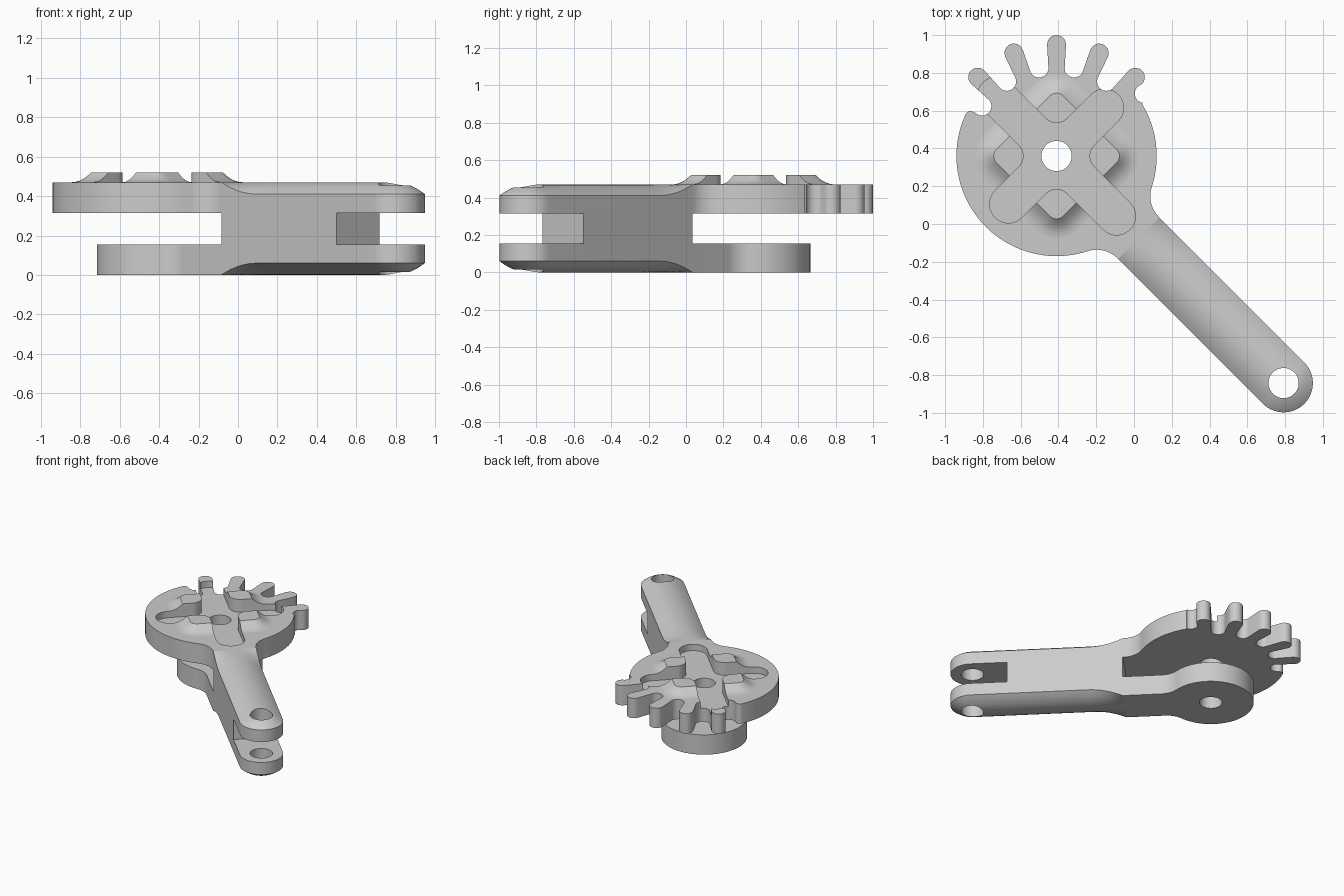
import bpy, bmesh
from math import sin, cos, pi, radians, atan2, sqrt
from mathutils import Matrix

if "Cube" in bpy.data.objects:
    bpy.data.objects.remove(bpy.data.objects["Cube"])

# Parts are modelled with the arm along +X and the hub at the origin, then placed
PLACE = Matrix.Translation((-0.41, 0.36, 0)) @ Matrix.Rotation(radians(-45), 4, "Z")
HEIGHT, PLATE = 0.47, 0.155          # full height, plate thickness
HALF, START, LENGTH = 0.155, 0.615, 1.70   # arm half width, root, pivot distance
HOLE, FILLET = 0.08, 0.155

grey = bpy.data.materials.new("plain grey")
grey.use_nodes = True
grey.diffuse_color = (0.6, 0.6, 0.6, 1)
grey.node_tree.nodes["Principled BSDF"].inputs["Base Color"].default_value = (0.6, 0.6, 0.6, 1)


def arc(cx, cy, r, a, b, n=12):
    return [(cx + r * cos(radians(a + (b - a) * i / n)),
             cy + r * sin(radians(a + (b - a) * i / n))) for i in range(n + 1)]


def polar_arc(dist, angle, r, a, b, n=12):
    t = radians(angle)
    return arc(dist * cos(t), dist * sin(t), r, a, b, n)


def loft(name, rings):
    """Skin a list of equal-length rings of 3D points and cap both ends."""
    bm = bmesh.new()
    loops = [[bm.verts.new(p) for p in ring] for ring in rings]
    for lo, hi in zip(loops, loops[1:]):
        for i in range(len(lo)):
            j = (i + 1) % len(lo)
            bm.faces.new((lo[i], lo[j], hi[j], hi[i]))
    bm.faces.new(loops[0][::-1])
    bm.faces.new(loops[-1])
    bmesh.ops.recalc_face_normals(bm, faces=bm.faces)
    mesh = bpy.data.meshes.new(name)
    bm.to_mesh(mesh)
    bm.free()
    mesh.materials.append(grey)
    ob = bpy.data.objects.new(name, mesh)
    bpy.context.collection.objects.link(ob)
    ob.matrix_world = PLACE
    return ob


def extrude(name, outline, z0, z1):
    return loft(name, [[(x, y, z) for x, y in outline] for z in (z0, z1)])


def finish(ob, cutters):
    bpy.ops.object.select_all(action="DESELECT")
    bpy.context.view_layer.objects.active = ob
    ob.select_set(True)
    for cutter in cutters:
        mod = ob.modifiers.new("cut", "BOOLEAN")
        mod.operation, mod.solver, mod.object = "DIFFERENCE", "EXACT", cutter
        bpy.ops.object.modifier_apply(modifier=mod.name)
    bpy.ops.object.shade_smooth_by_angle(angle=radians(30))


def neck(radius):
    """Fillet from the arm side onto a disc, and the angle where it lands."""
    y = HALF + FILLET
    x = sqrt((radius + FILLET) ** 2 - y * y)
    land = atan2(y, x) * 180 / pi
    return [(START, HALF)] + arc(x, y, FILLET, -90, land - 180), land


def mirrored(points):
    return [(x, -y) for x, y in reversed(points)]


# Upper plate: disc with five round-tipped teeth on one side
R = 0.53
side, land = neck(R)
outline = side + arc(0, 0, R, land, 76, 16)[1:]
outline += polar_arc(0.57, 80.5, 0.05, -55, -180)
for k in range(5):
    a = 90 + 22.5 * k
    outline += polar_arc(0.59, a, 0.05, a - 90, a + 90)
    v = a + 11.25
    end = v - 270 if k < 4 else -95
    outline += polar_arc(0.475, v, 0.05, v - 90, end)
outline += polar_arc(0.50, 200.5, 0.03, 85, 200)
outline += arc(0, 0, R, 202, 360 - land, 40)[:-1] + mirrored(side)
gear_plate = extrude("gear_plate", outline, HEIGHT - PLATE, HEIGHT)

# Lower plate: plain disc blending into the arm
R = 0.305
side, land = neck(R)
outline = side + arc(0, 0, R, land, 360 - land, 64)[1:-1] + mirrored(side)
lower_plate = extrude("lower_plate", outline, 0, PLATE)

# Raised boss: rounded square with a concave flare down to the plate
rings = []
for t in [1.0, 1.0, 0.8, 0.6, 0.4, 0.2, 0.0]:
    c = 0.05 + 0.1 * t
    ring = []
    for q in range(4):
        a = 45 + 90 * q
        ring += polar_arc(0.2 * sqrt(2), a, c, a - 45, a + 45, 8)
    z = HEIGHT + 0.05 * (1 - t) ** 2 if rings else HEIGHT - 0.01
    rings.append([(x, y, z) for x, y in ring])
boss = loft("raised_boss", rings)

# Arm: domed above and below, with a rounded tip
sections = [(START + 0.25 * i / 8, HALF) for i in range(9)]
sections += [(LENGTH + HALF * sin(radians(a)), HALF * cos(radians(a)))
             for a in list(range(0, 86, 6)) + [89]]
rings = []
for d, w in sections:
    t = min(1, (d - START) / 0.25)
    drop = 0.06 * (1 - (1 - t) ** 2)
    top = []
    for i in range(17):
        s = w * (i / 8 - 1)
        rho = sqrt(max(0, d - LENGTH) ** 2 + s * s) / HALF
        top.append((d, s, HEIGHT - drop * rho * rho))
    rings.append(top + [(x, y, HEIGHT - z) for x, y, z in reversed(top)])
arm = loft("arm", rings)

# Cutters: cross recess, pivot holes and fork slot
W, CORNER = 0.10, 0.08
cross = []
for k, reach in enumerate([0.45, 0.36, 0.45, 0.36]):
    part = arc(reach, 0, W, -90, 90, 20) + arc(W + CORNER, W + CORNER, CORNER, -90, -180, 8)
    ca, sa = cos(k * pi / 2), sin(k * pi / 2)
    cross += [(x * ca - y * sa, x * sa + y * ca) for x, y in part]
cross_cut = extrude("cross_cutter", cross, 0.42, 0.7)
hub_cut = extrude("hub_hole_cutter", arc(0, 0, HOLE, 0, 360, 48)[:-1], -0.1, 0.7)
pin_cut = extrude("pin_hole_cutter", arc(LENGTH, 0, HOLE, 0, 360, 48)[:-1], -0.1, 0.7)
slot_cut = extrude("slot_cutter", [(1.44, -0.3), (2, -0.3), (2, 0.3), (1.44, 0.3)],
                   PLATE, HEIGHT - PLATE)
cutters = [cross_cut, hub_cut, pin_cut, slot_cut]
for c in cutters:
    c.hide_render = True
bpy.context.view_layer.update()

finish(gear_plate, [cross_cut, hub_cut])
finish(boss, [cross_cut])
finish(lower_plate, [hub_cut])
finish(arm, [slot_cut, pin_cut])
for c in cutters:
    bpy.data.objects.remove(c)
